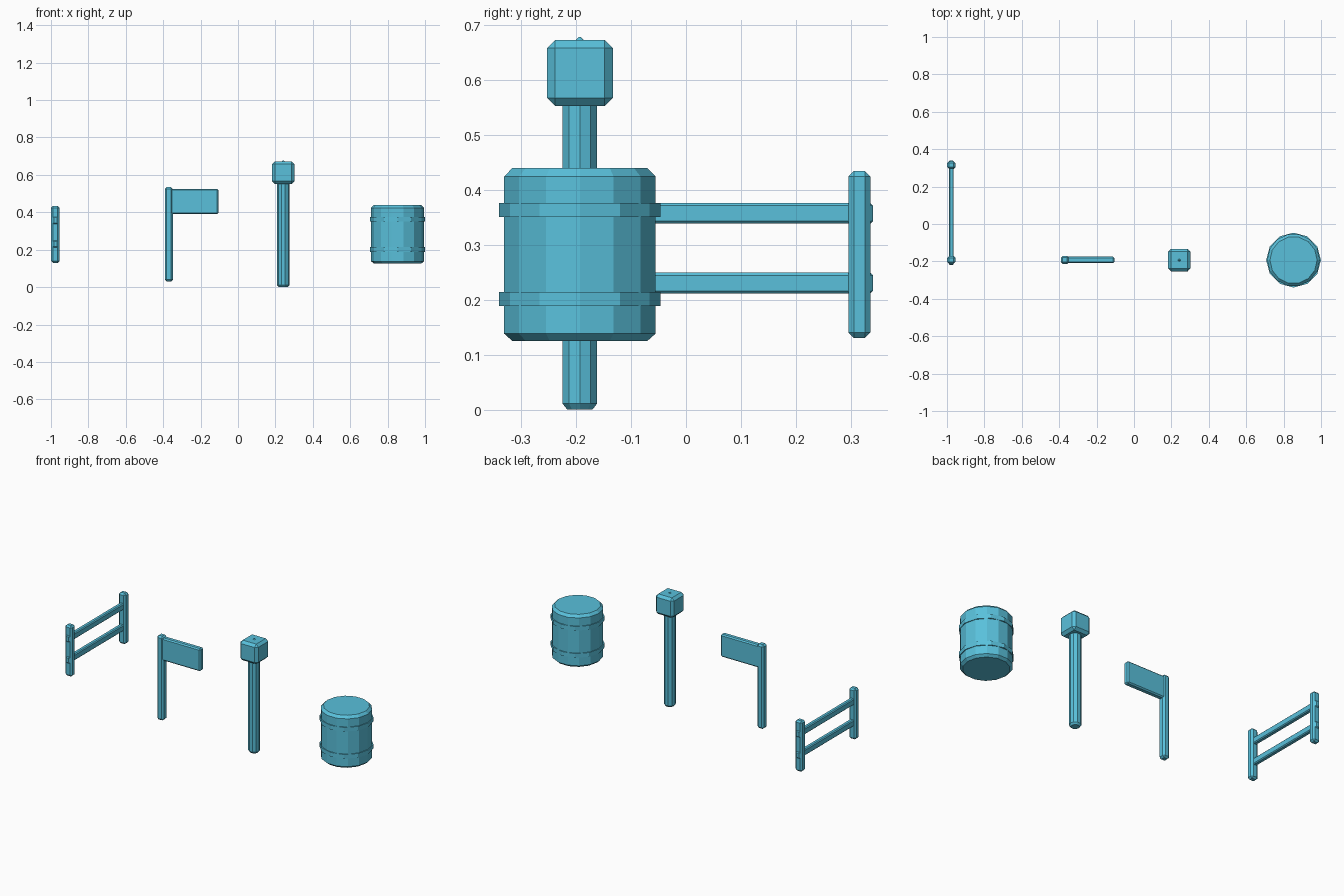
import bpy, bmesh, math

if "Cube" in bpy.data.objects:
    bpy.data.objects.remove(bpy.data.objects["Cube"])

mat = bpy.data.materials.new("cyan_paint")
mat.diffuse_color = (0.1, 0.53, 0.71, 1)
mat.use_nodes = True
mat.node_tree.nodes["Principled BSDF"].inputs["Base Color"].default_value = mat.diffuse_color


def finish(name, bm):
    bmesh.ops.recalc_face_normals(bm, faces=bm.faces)
    mesh = bpy.data.meshes.new(name)
    bm.to_mesh(mesh)
    bm.free()
    mesh.materials.append(mat)
    ob = bpy.data.objects.new(name, mesh)
    bpy.context.collection.objects.link(ob)
    return ob


def block(name, lo, hi, chamfer):
    """Box between two corners with single-cut chamfered edges."""
    bm = bmesh.new()
    bmesh.ops.create_cube(bm, size=1)
    for v in bm.verts:
        v.co = [l + (c + 0.5) * (h - l) for c, l, h in zip(v.co, lo, hi)]
    bmesh.ops.bevel(bm, geom=bm.edges[:], offset=chamfer, segments=1,
                    affect='EDGES')
    return finish(name, bm)


def turned(name, cx, cy, sides, profile):
    """Closed faceted solid from (radius, z) rings, a corner on the x axis."""
    bm = bmesh.new()
    rings = []
    for r, z in profile:
        rings.append([bm.verts.new((cx + r * math.cos(a), cy + r * math.sin(a), z))
                      for a in (2 * math.pi * i / sides for i in range(sides))])
    for low, up in zip(rings, rings[1:]):
        for i in range(sides):
            j = (i + 1) % sides
            bm.faces.new((low[i], low[j], up[j], up[i]))
    bm.faces.new(rings[0][::-1])
    bm.faces.new(rings[-1])
    return finish(name, bm)


Y = -0.192

# fence: two posts and two through rails
for label, y in (("front", Y), ("back", 0.315)):
    block(f"fence_post_{label}", (-1.0, y - 0.02, 0.13), (-0.954, y + 0.02, 0.434), 0.01)
for label, z in (("lower", 0.23), ("upper", 0.357)):
    block(f"fence_rail_{label}", (-0.99, Y - 0.026, z - 0.019),
          (-0.964, 0.34, z + 0.019), 0.005)

# signpost with a flag-like board
block("sign_post", (-0.391, Y - 0.022, 0.03), (-0.348, Y + 0.022, 0.534), 0.01)
block("sign_board", (-0.37, Y - 0.017, 0.39), (-0.105, Y + 0.017, 0.525), 0.007)

# lamp: ten-sided pole, chamfered head, tiny finial
turned("lamp_pole", 0.242, Y - 0.001, 10,
       [(0.024, 0), (0.033, 0.011), (0.033, 0.56)])
block("lamp_head", (0.182, Y - 0.061, 0.552), (0.302, Y + 0.059, 0.672), 0.015)
turned("lamp_finial", 0.242, Y - 0.001, 8, [(0.008, 0.665), (0.007, 0.672), (0.002, 0.677)])

# barrel with two hoops
turned("barrel_body", 0.853, Y - 0.001, 14,
       [(0.126, 0.125), (0.141, 0.138), (0.141, 0.424), (0.126, 0.439)])
for label, z in (("lower", 0.201), ("upper", 0.363)):
    turned(f"barrel_hoop_{label}", 0.853, Y - 0.001, 12,
           [(0.1465, z - 0.0125), (0.1465, z + 0.0125)])
